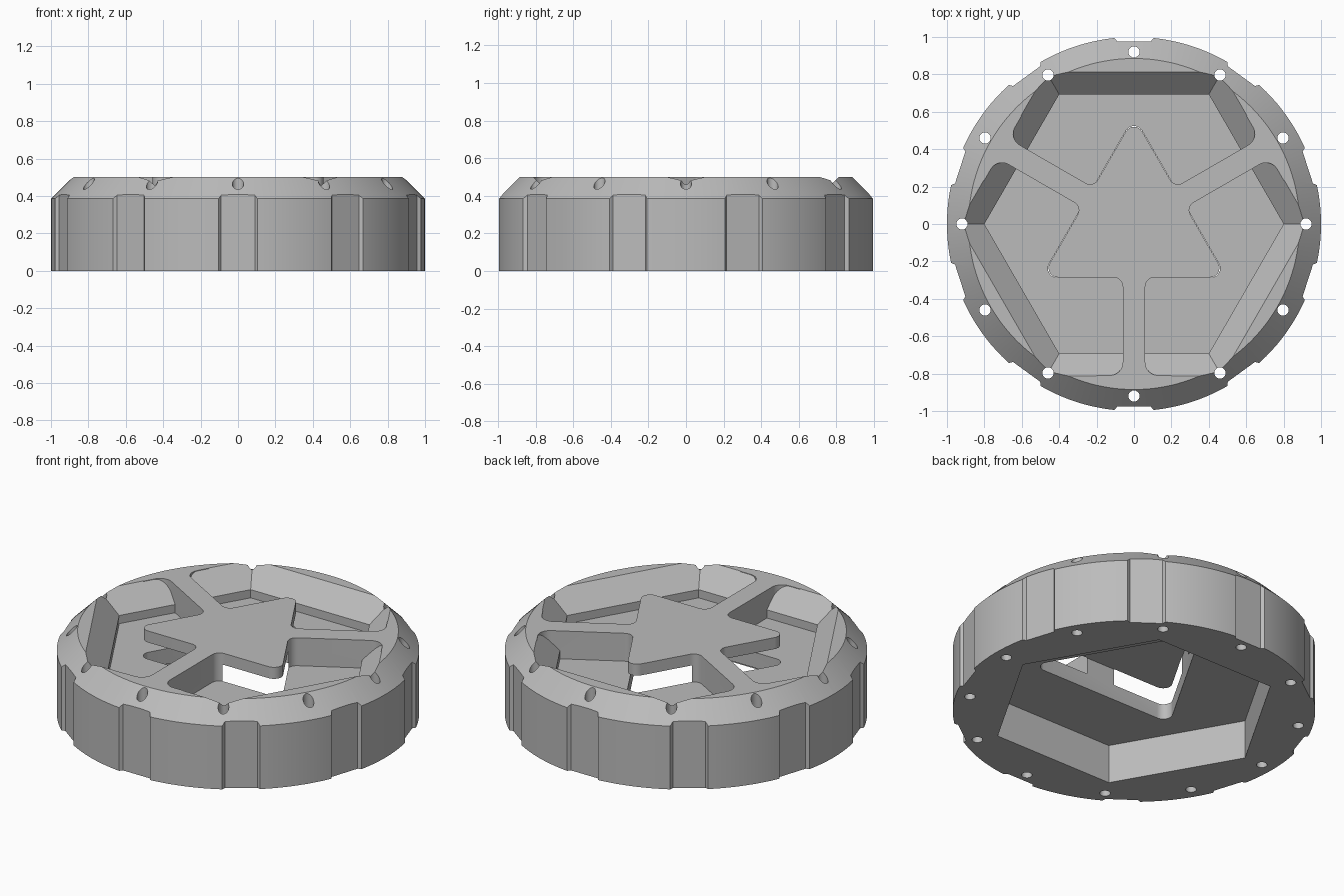
import bpy, bmesh
from math import sin, cos, tan, pi, radians
from mathutils import Vector

cube = bpy.data.objects.get("Cube")
if cube:
    bpy.data.objects.remove(cube, do_unlink=True)

grey = bpy.data.materials.new("plain grey")
grey.use_nodes = True
grey.diffuse_color = (0.5, 0.5, 0.5, 1)
grey.node_tree.nodes["Principled BSDF"].inputs["Base Color"].default_value = (0.5, 0.5, 0.5, 1)


def ring(radius, sides, centre=(0, 0)):
    return [(centre[0] + radius * cos(2 * pi * i / sides),
             centre[1] + radius * sin(2 * pi * i / sides)) for i in range(sides)]


def turned(points, degrees):
    a = radians(degrees)
    return [(x * cos(a) - y * sin(a), x * sin(a) + y * cos(a)) for x, y in points]


def rounded(corners, steps=8):
    """Fillet each (x, y, radius) corner of a closed outline."""
    out = []
    for i, (x, y, r) in enumerate(corners):
        p = Vector((x, y))
        if r == 0:
            out.append((x, y))
            continue
        a = (Vector(corners[i - 1][:2]) - p).normalized()
        b = (Vector(corners[(i + 1) % len(corners)][:2]) - p).normalized()
        half = a.angle(b) / 2
        centre = p + (a + b).normalized() * (r / sin(half))
        start = p + a * (r / tan(half)) - centre
        end = p + b * (r / tan(half)) - centre
        sweep = start.angle(end)
        for k in range(steps + 1):
            t = k / steps
            q = centre + (start * sin((1 - t) * sweep) + end * sin(t * sweep)) / sin(sweep)
            out.append((q.x, q.y))
    return out


def add_stack(bm, layers):
    """Close a solid through (outline, height) layers."""
    loops = [[bm.verts.new((x, y, z)) for x, y in pts] for pts, z in layers]
    bm.faces.new(loops[0][::-1])
    bm.faces.new(loops[-1])
    for low, high in zip(loops, loops[1:]):
        n = len(low)
        for i in range(n):
            j = (i + 1) % n
            bm.faces.new((low[i], low[j], high[j], high[i]))


def solid(name, *stacks):
    bm = bmesh.new()
    for layers in stacks:
        add_stack(bm, layers)
    bmesh.ops.recalc_face_normals(bm, faces=bm.faces)
    mesh = bpy.data.meshes.new(name)
    bm.to_mesh(mesh)
    bm.free()
    mesh.materials.append(grey)
    obj = bpy.data.objects.new(name, mesh)
    bpy.context.collection.objects.link(obj)
    return obj


def cut(obj, cutter):
    mod = obj.modifiers.new("cut", "BOOLEAN")
    mod.operation = "DIFFERENCE"
    mod.solver = "EXACT"
    mod.object = cutter
    bpy.ops.object.select_all(action="DESELECT")
    bpy.context.view_layer.objects.active = obj
    obj.select_set(True)
    bpy.ops.object.modifier_apply(modifier=mod.name)
    bpy.data.objects.remove(cutter, do_unlink=True)


# Round body with a bevelled upper rim
body = solid("wheel_body", [(ring(1, 144), 0), (ring(1, 144), 0.385), (ring(0.885, 144), 0.5)])

# Hexagonal recess underneath
cut(body, solid("hex_recess", [(ring(0.8, 6), -0.1), (ring(0.8, 6), 0.236)]))

# Upper hexagonal pocket with sloped walls, leaving the hub and three arms
pocket = solid("upper_pocket", [(ring(0.8, 6), 0.33), (ring(0.8, 6), 0.38), (ring(1.054, 6), 0.6)])
APOTHEM, ARM = 0.285, 0.06
arm = [(-APOTHEM * 3 ** 0.5, -APOTHEM, 0.05), (-ARM, -APOTHEM, 0.05), (-ARM, -0.81, 0.07),
       (-0.2, -0.81, 0), (-0.2, -1.2, 0), (0.2, -1.2, 0), (0.2, -0.81, 0),
       (ARM, -0.81, 0.07), (ARM, -APOTHEM, 0.05)]
spider = []
for k in range(3):
    pts = turned([c[:2] for c in arm], 120 * k)
    spider += [(x, y, c[2]) for (x, y), c in zip(pts, arm)]
outline = rounded(spider)
cut(pocket, solid("spider_keep", [(outline, 0.2), (outline, 0.7)]))
cut(body, pocket)

# Rounded triangular opening under the hub plate
tri = rounded([(x, y, 0.05) for x, y in turned(ring(2 * APOTHEM + 0.004, 3), 90)])
cut(body, solid("hub_opening", [(tri, 0.1), (tri, 0.43)]))

# Ten shallow grip notches around the side
notch = [(0.977, -0.09), (1.05, -0.15), (1.05, 0.15), (0.977, 0.09)]
cut(body, solid("grip_notches", *[[(turned(notch, 18 + 36 * k), -0.1),
                                   (turned(notch, 18 + 36 * k), 0.6)] for k in range(10)]))

# Twelve small through holes in the rim
holes = [ring(0.03, 20, (0.92 * cos(k * pi / 6), 0.92 * sin(k * pi / 6))) for k in range(12)]
cut(body, solid("rim_holes", *[[(h, -0.1), (h, 0.6)] for h in holes]))

bpy.ops.object.select_all(action="DESELECT")
bpy.context.view_layer.objects.active = body
body.select_set(True)
bpy.ops.object.shade_smooth_by_angle(angle=radians(25))
